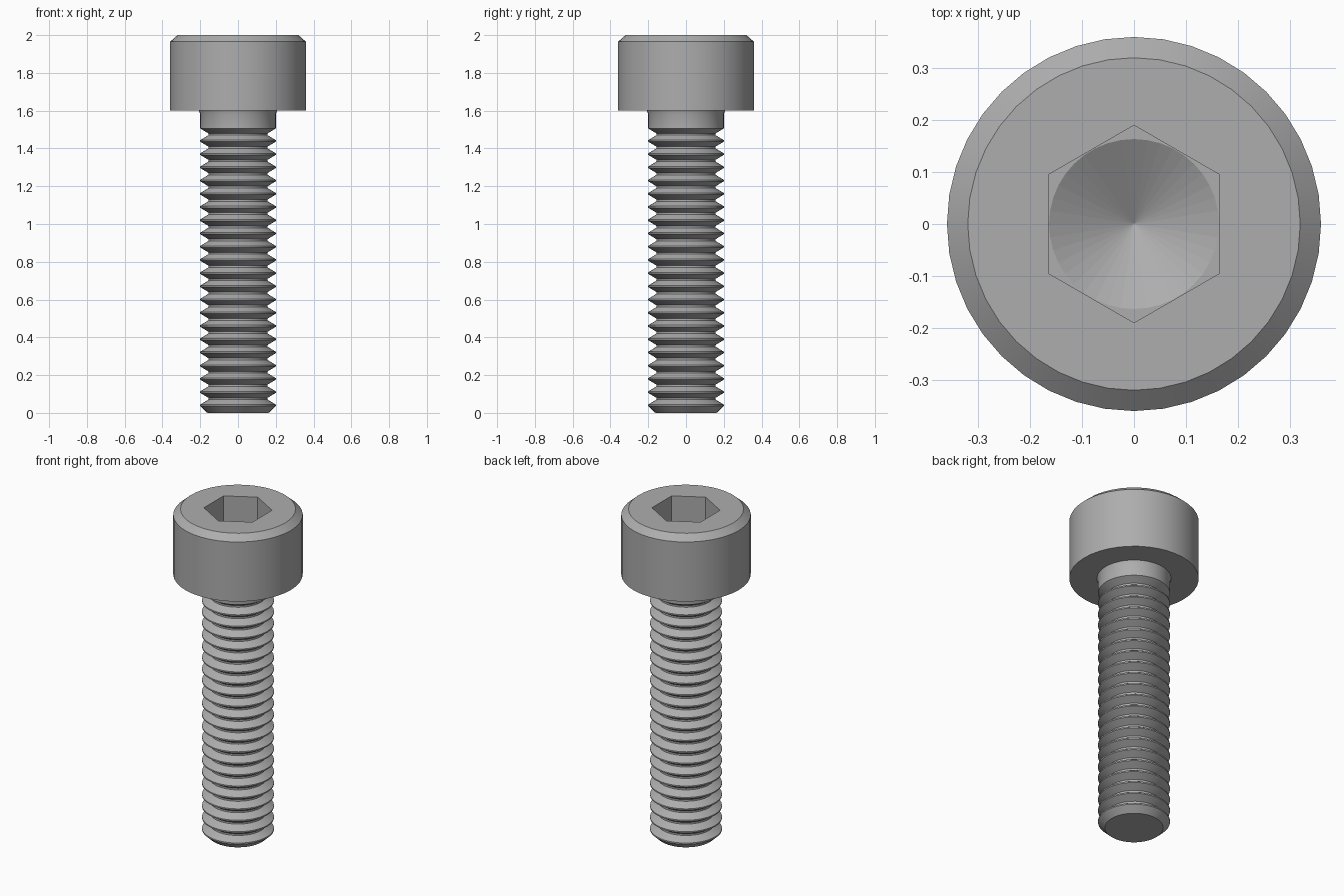
import bpy, bmesh, math

if "Cube" in bpy.data.objects:
    bpy.data.objects.remove(bpy.data.objects["Cube"])

SEGMENTS = 40
PITCH = 0.07
CREST, ROOT = 0.2, 0.157

steel = bpy.data.materials.new("steel grey")
steel.use_nodes = True
grey = (0.42, 0.42, 0.42, 1)
steel.diffuse_color = grey
steel.node_tree.nodes["Principled BSDF"].inputs["Base Color"].default_value = grey


def ring(bm, radius, z, sides=SEGMENTS, turn=0.0):
    step = 2 * math.pi / sides
    return [bm.verts.new((radius * math.cos(i * step + turn),
                          radius * math.sin(i * step + turn), z)) for i in range(sides)]


def bridge(bm, a, b):
    n = len(a)
    for i in range(n):
        bm.faces.new((a[i], a[(i + 1) % n], b[(i + 1) % n], b[i]))


def finish(bm, name):
    bmesh.ops.recalc_face_normals(bm, faces=bm.faces)
    mesh = bpy.data.meshes.new(name)
    bm.to_mesh(mesh)
    bm.free()
    mesh.materials.append(steel)
    obj = bpy.data.objects.new(name, mesh)
    bpy.context.collection.objects.link(obj)
    return obj


def lathe(name, profile):
    """Closed solid turned from (radius, height) points, bottom to top."""
    bm = bmesh.new()
    rings = [ring(bm, r, z) for r, z in profile]
    for a, b in zip(rings, rings[1:]):
        bridge(bm, a, b)
    bm.faces.new(rings[0])
    bm.faces.new(rings[-1])
    return finish(bm, name)


# Head with chamfered top rim
head = lathe("head", [(0.36, 1.6), (0.36, 1.965), (0.32, 2.0)])

# Hexagonal socket cutter, and conical drill point below it
bm = bmesh.new()
hex_rings = [ring(bm, 0.19, z, 6, math.pi / 6) for z in (1.8, 2.1)]
bridge(bm, *hex_rings)
for r in hex_rings:
    bm.faces.new(r)
socket_cutter = finish(bm, "socket_cutter")
drill_cutter = lathe("drill_cutter", [(0.001, 1.705), (0.1635, 1.799), (0.1635, 1.85)])
for cutter in (socket_cutter, drill_cutter):
    cut = head.modifiers.new(cutter.name, "BOOLEAN")
    cut.object = cutter
    cut.solver = "EXACT"
    cutter.hide_render = True
    cutter.hide_set(True)

# Threaded shank: chamfered tip, ring threads, plain neck
profile = [(0.162, 0.0), (CREST, 0.036)]
z = 0.036
for _ in range(21):
    profile += [(CREST, z + 0.008), (ROOT, z + 0.034), (ROOT, z + 0.044), (CREST, z + PITCH)]
    z += PITCH
profile += [(CREST, 1.58), (0.207, 1.602)]
shank = lathe("threaded_shank", profile)

# Smooth round walls with crisp edges
bpy.ops.object.select_all(action="DESELECT")
for obj in (head, shank):
    obj.select_set(True)
bpy.context.view_layer.objects.active = head
bpy.ops.object.shade_smooth_by_angle(angle=math.radians(30))
